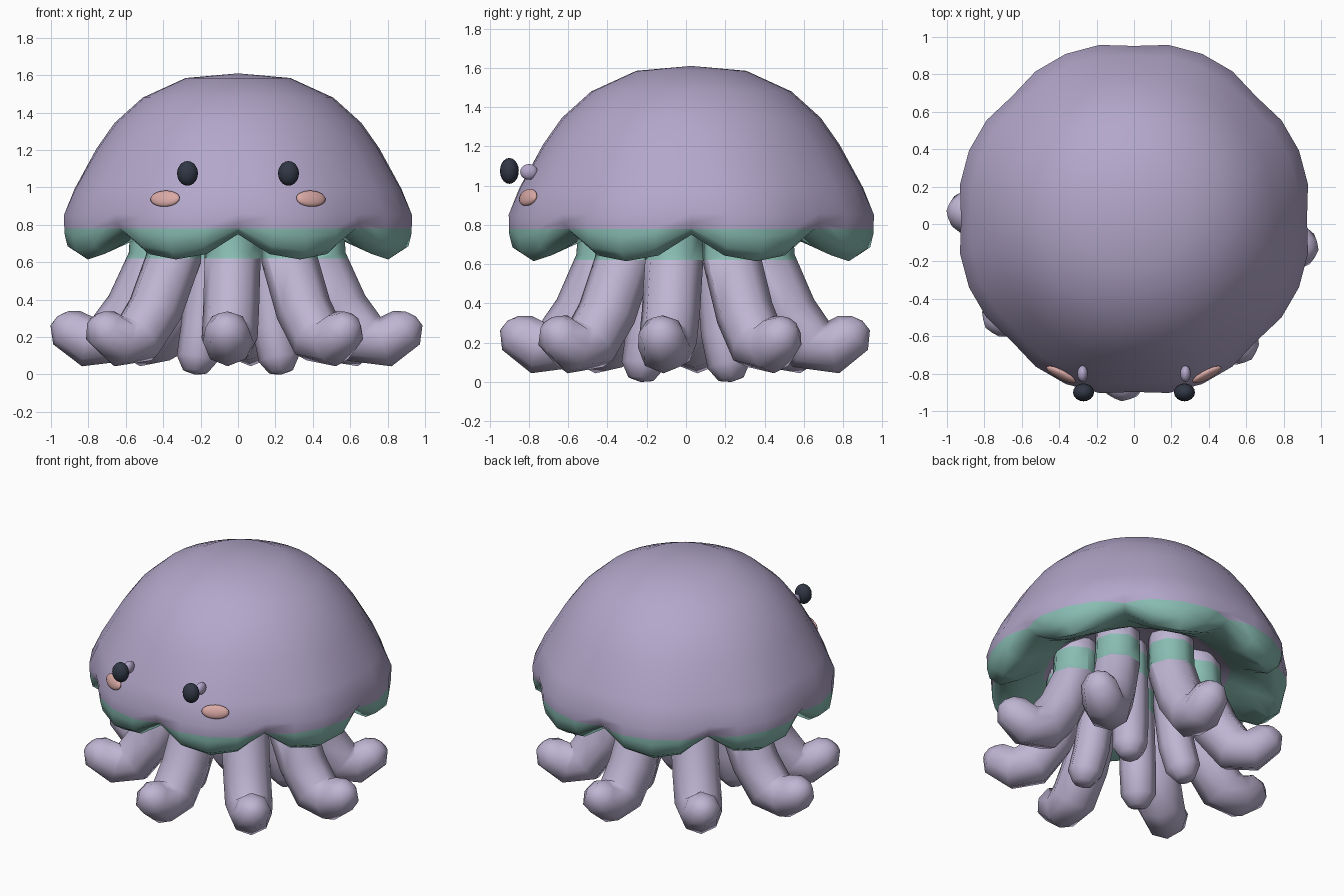
import bpy, bmesh
from math import sin, cos, pi, radians, hypot
from mathutils import Matrix, Vector, Euler

if "Cube" in bpy.data.objects:
    bpy.data.objects.remove(bpy.data.objects["Cube"])


def material(name, rgb):
    m = bpy.data.materials.new(name)
    m.diffuse_color = (*rgb, 1)
    m.use_nodes = True
    m.node_tree.nodes["Principled BSDF"].inputs["Base Color"].default_value = m.diffuse_color
    return m


LAVENDER = material("lavender", (0.45, 0.385, 0.59))
PALE = material("pale_lavender", (0.52, 0.46, 0.65))
GREEN = material("green", (0.25, 0.51, 0.45))
DARK = material("dark", (0.03, 0.038, 0.06))
PINK = material("pink", (0.70, 0.40, 0.38))


def finish(name, bm, mats, banded=False):
    """Turn a bmesh into a smooth object; banded ones get the green stripe."""
    bmesh.ops.recalc_face_normals(bm, faces=bm.faces)
    if banded:
        for z in (0.62, 0.78):
            bmesh.ops.bisect_plane(bm, geom=bm.verts[:] + bm.edges[:] + bm.faces[:],
                                   plane_co=(0, 0, z), plane_no=(0, 0, 1))
    for f in bm.faces:
        f.smooth = True
        z = f.calc_center_median().z
        if banded == "bell":
            f.material_index = int(z < 0.78)
        elif banded:
            f.material_index = int(0.62 < z < 0.78)
    me = bpy.data.meshes.new(name)
    bm.to_mesh(me)
    bm.free()
    for m in mats:
        me.materials.append(m)
    ob = bpy.data.objects.new(name, me)
    bpy.context.collection.objects.link(ob)
    return ob


def loft(bm, rings, start, end):
    """Skin a list of vertex-position rings and close both ends with a point."""
    rows = [[bm.verts.new(p) for p in ring] for ring in rings]
    n = len(rows[0])
    for a, b in zip(rows, rows[1:]):
        for i in range(n):
            j = (i + 1) % n
            bm.faces.new((a[i], a[j], b[j], b[i]))
    for row, tip in ((rows[0], start), (rows[-1], end)):
        v = bm.verts.new(tip)
        for i in range(n):
            bm.faces.new((row[i], row[(i + 1) % n], v))


# Bell: profile rows are (lobe radius, lobe z, cusp radius, cusp z)
BELL_Y = 0.027
profile = [
    (0.28, 1.585, 0.28, 1.585), (0.51, 1.48, 0.51, 1.48), (0.66, 1.345, 0.66, 1.345),
    (0.76, 1.21, 0.755, 1.21), (0.89, 0.99, 0.875, 0.99), (0.955, 0.85, 0.925, 0.86),
    (0.955, 0.74, 0.915, 0.81), (0.94, 0.66, 0.89, 0.78), (0.87, 0.615, 0.82, 0.75),
    (0.75, 0.67, 0.73, 0.75), (0.60, 0.76, 0.60, 0.775), (0.47, 0.85, 0.47, 0.85),
]
SEG = 32
rings = []
for rl, zl, rc, zc in profile:
    ring = []
    for i in range(SEG):
        a = 2 * pi * i / SEG
        f = abs(sin(4 * a)) ** 0.7
        r, z = rc + (rl - rc) * f, zc + (zl - zc) * f
        ring.append((r * cos(a), r * sin(a) + BELL_Y, z))
    rings.append(ring)
bm = bmesh.new()
loft(bm, rings, (0, BELL_Y, 1.61), (0, BELL_Y, 0.88))
finish("bell", bm, [LAVENDER, GREEN], "bell")


# Tentacles: path rows are (distance from axis, z, thickness)
def tentacle(name, path, angle, reach=1, sides=8):
    out = Vector((cos(angle), sin(angle), 0))
    side = Vector((-sin(angle), cos(angle), 0))
    up = Vector((0, 0, 1))
    path = [(r * reach, z, t) for r, z, t in path]
    rings = []
    for k, (r, z, t) in enumerate(path):
        p, q = path[max(k - 1, 0)], path[min(k + 1, len(path) - 1)]
        dr, dz = q[0] - p[0], q[1] - p[1]
        d = hypot(dr, dz)
        normal = (out * -dz + up * dr) / d
        c = out * r + up * z
        rings.append([c + t * (cos(2 * pi * i / sides) * normal + sin(2 * pi * i / sides) * side)
                      for i in range(sides)])
    first, last = path[0], path[-1]
    end = out * (last[0] + dr / d * 0.015) + up * (last[1] + dz / d * 0.015)
    bm = bmesh.new()
    loft(bm, rings, out * first[0] + up * first[1], end)
    finish(name, bm, [PALE, GREEN], True)


outer = [(0.42, 0.95, 0.14), (0.43, 0.62, 0.15), (0.55, 0.35, 0.15), (0.67, 0.195, 0.15),
         (0.79, 0.175, 0.135), (0.90, 0.25, 0.115), (0.94, 0.30, 0.06)]
inner = [(0.22, 0.95, 0.10), (0.23, 0.55, 0.11), (0.27, 0.25, 0.115),
         (0.31, 0.085, 0.11), (0.325, 0.015, 0.065)]
placing = [(-8, 1.01), (-10, 0.95), (-5, 0.95), (-3, 0.95),
           (-4, 1.02), (-10, 0.98), (-4, 0.96), (-4, 0.97)]
for k, (jitter, reach) in enumerate(placing):
    tentacle(f"outer_tentacle_{k + 1}", outer, radians(45 * k + jitter), reach)
for k in range(4):
    tentacle(f"inner_tentacle_{k + 1}", inner, radians(45 + 90 * k))


# Face: each side has an eye on a small stalk and a flat cheek
def ellipsoid(name, loc, size, mat, yaw=0, tilt=0):
    bm = bmesh.new()
    bmesh.ops.create_uvsphere(bm, u_segments=16, v_segments=10, radius=1)
    bm.transform(Matrix.LocRotScale(Vector(loc), Euler((tilt, 0, yaw)), Vector(size)))
    finish(name, bm, [mat])


for s, label in ((-1, "left"), (1, "right")):
    ellipsoid(f"{label}_eye", (0.27 * s, -0.90, 1.075), (0.056, 0.048, 0.066), DARK)
    ellipsoid(f"{label}_eye_stalk", (0.275 * s, -0.80, 1.07), (0.028, 0.045, 0.04), LAVENDER)
    ellipsoid(f"{label}_cheek", (0.39 * s, -0.805, 0.94), (0.088, 0.022, 0.045), PINK,
              radians(27 * s), radians(-20))
